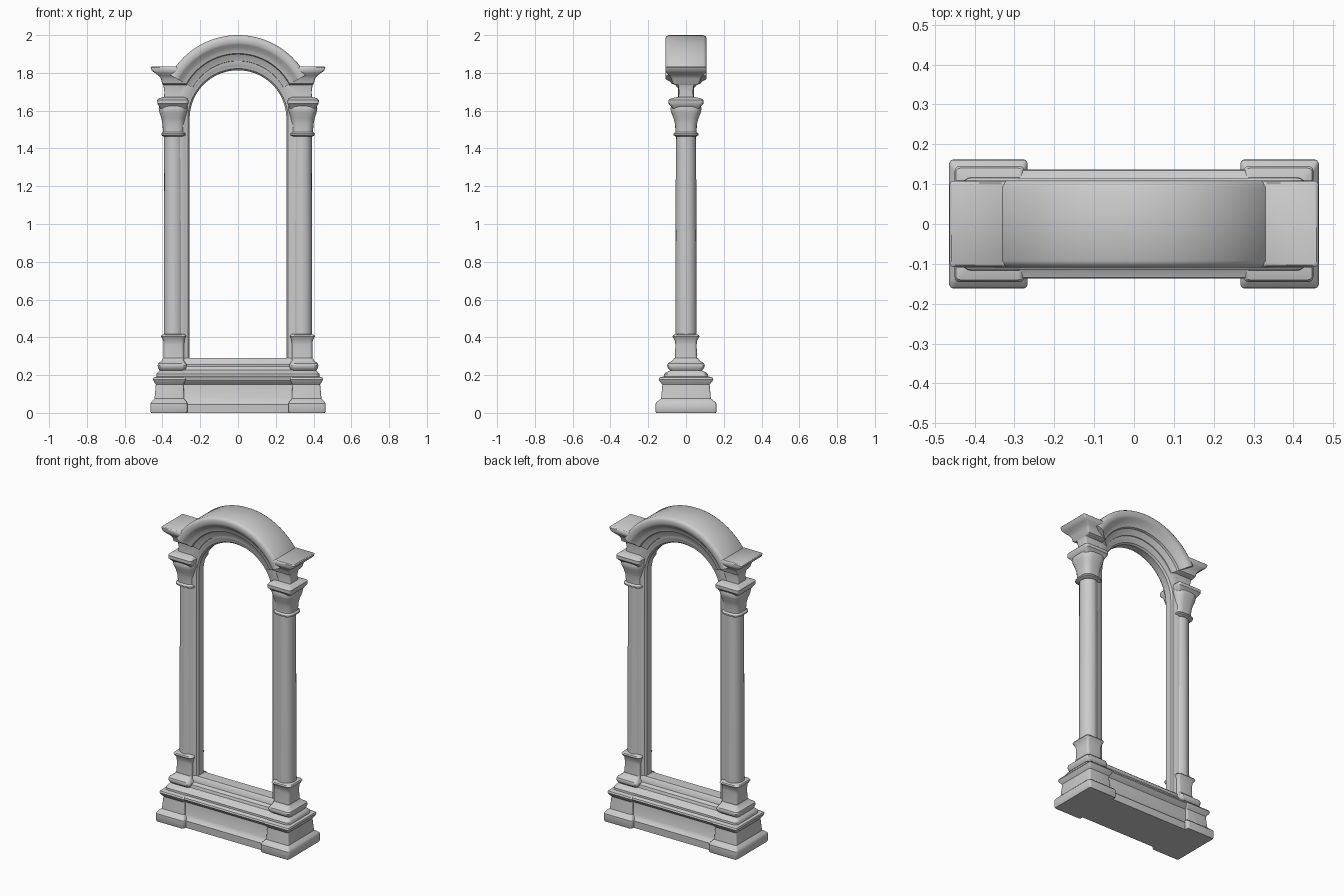
import bpy, bmesh
from math import sin, cos, pi, radians


def finish(name, bm, mirror=False):
    bmesh.ops.recalc_face_normals(bm, faces=bm.faces)
    me = bpy.data.meshes.new(name)
    bm.to_mesh(me)
    bm.free()
    ob = bpy.data.objects.new(name, me)
    bpy.context.collection.objects.link(ob)
    bpy.ops.object.select_all(action='DESELECT')
    ob.select_set(True)
    bpy.context.view_layer.objects.active = ob
    bpy.ops.object.shade_smooth_by_angle(angle=radians(38))
    if mirror:
        ob.modifiers.new("Mirror", 'MIRROR')
    return ob


def skin(bm, rings):
    # joins equal rings of points and caps both ends
    rings = [[bm.verts.new(p) for p in r] for r in rings]
    n = len(rings[0])
    for a, b in zip(rings, rings[1:]):
        for i in range(n):
            j = (i + 1) % n
            bm.faces.new((a[i], a[j], b[j], b[i]))
    bm.faces.new(rings[0])
    bm.faces.new(rings[-1])


def loft(name, levels, roundness=0.12, mirror=True):
    # stack of rounded rectangles: (z, x0, x1, half depth)
    bm = bmesh.new()
    rings = []
    for z, x0, x1, hy in levels:
        cx, hx = (x0 + x1) / 2, (x1 - x0) / 2
        r = roundness * min(hx, hy)
        ring = []
        for q, (sx, sy) in enumerate(((1, 1), (-1, 1), (-1, -1), (1, -1))):
            for k in range(5):
                a = pi / 2 * (q + (k + 0.02) / 4.04)
                ring.append((cx + sx * (hx - r) + r * cos(a),
                             sy * (hy - r) + r * sin(a), z))
        rings.append(ring)
    skin(bm, rings)
    return finish(name, bm, mirror)


def sweep(name, half_profile, stations):
    # symmetric (radius, half depth) profile turned around (centre z, angle)
    prof = half_profile + [(r, -y) for r, y in reversed(half_profile)]
    bm = bmesh.new()
    skin(bm, [[(r * cos(a), y, z + r * sin(a)) for r, y in prof]
              for z, a in stations])
    return finish(name, bm)


# Stepped plinth
loft("plinth", [(z, -x, x, y) for z, x, y in (
    (0, .445, .135), (.045, .445, .137), (.06, .43, .123), (.075, .425, .117),
    (.15, .42, .113), (.165, .435, .13), (.175, .44, .137), (.185, .435, .134),
    (.195, .41, .11), (.205, .40, .10))], 0.08, False)

# Corner piers with feet
loft("corner_pier", [
    (0, .27, .46, .158), (.008, .267, .464, .162), (.05, .267, .464, .161),
    (.06, .272, .458, .152), (.075, .285, .442, .132), (.15, .288, .435, .125),
    (.165, .28, .445, .138), (.178, .276, .45, .145), (.187, .28, .447, .14),
    (.193, .285, .43, .118)])

# Sill between the columns
loft("sill", [(z, -.30, .30, y) for z, y in (
    (.19, .115), (.205, .115), (.215, .10), (.228, .075), (.245, .07),
    (.255, .05), (.28, .045), (.29, .035))], 0.1, False)

# Column pedestal and moulded base
loft("column_pedestal", [
    (.185, .268, .432, .118), (.205, .268, .432, .116), (.215, .275, .425, .105),
    (.225, .283, .415, .083), (.235, .275, .422, .095), (.25, .272, .426, .10),
    (.262, .275, .423, .096), (.275, .285, .405, .075), (.29, .287, .395, .062)], 0.3)
loft("column_collar", [
    (.28, .285, .394, .06), (.36, .285, .394, .056), (.385, .284, .396, .06),
    (.405, .275, .408, .072), (.412, .278, .404, .068), (.418, .288, .388, .052)], 0.3)

# Round column shaft
loft("column_shaft", [(.40, .287, .393, .056), (.9, .286, .393, .056),
                      (1.48, .288, .391, .053)], 0.97)

# Flared capital and its abacus
loft("capital_bell", [
    (1.462, .288, .392, .053), (1.47, .276, .406, .066), (1.478, .276, .406, .066),
    (1.488, .284, .397, .056), (1.53, .282, .40, .058), (1.56, .278, .406, .066),
    (1.59, .27, .416, .078), (1.61, .266, .42, .083), (1.63, .268, .416, .077)], 0.65)
loft("capital_abacus", [
    (1.61, .275, .41, .07), (1.625, .268, .42, .08), (1.637, .263, .427, .092),
    (1.657, .263, .428, .092), (1.665, .27, .42, .08), (1.672, .288, .395, .045)], 0.2)

# Neck block and projecting cornice
loft("neck_block", [(1.65, .275, .392, .042), (1.70, .275, .39, .037),
                    (1.735, .27, .395, .042), (1.75, .27, .40, .06)], 0.2)
loft("cornice_end", [
    (1.735, .275, .395, .055), (1.745, .27, .402, .072), (1.77, .268, .408, .078),
    (1.785, .275, .42, .088), (1.80, .285, .44, .103), (1.81, .30, .455, .109),
    (1.828, .32, .463, .108), (1.833, .325, .458, .103)], 0.15)

# Inner frame: jambs and round arch
frame = [(.332, .04), (.29, .042), (.28, .036), (.265, .033), (.256, .022)]
arc = [(1.558, pi * i / 36) for i in range(37)]
sweep("inner_frame", frame, [(.23, 0)] + arc + [(.23, pi)])

# Deep moulded arch hood
hood = [(.411, .092), (.404, .104), (.394, .109), (.37, .108), (.36, .102),
        (.345, .088), (.328, .079), (.314, .075), (.31, .062), (.292, .052), (.275, .046),
        (.271, .03)]
sweep("arch_hood", hood,
      [(1.589, radians(29 + 122 * i / 36)) for i in range(37)])
